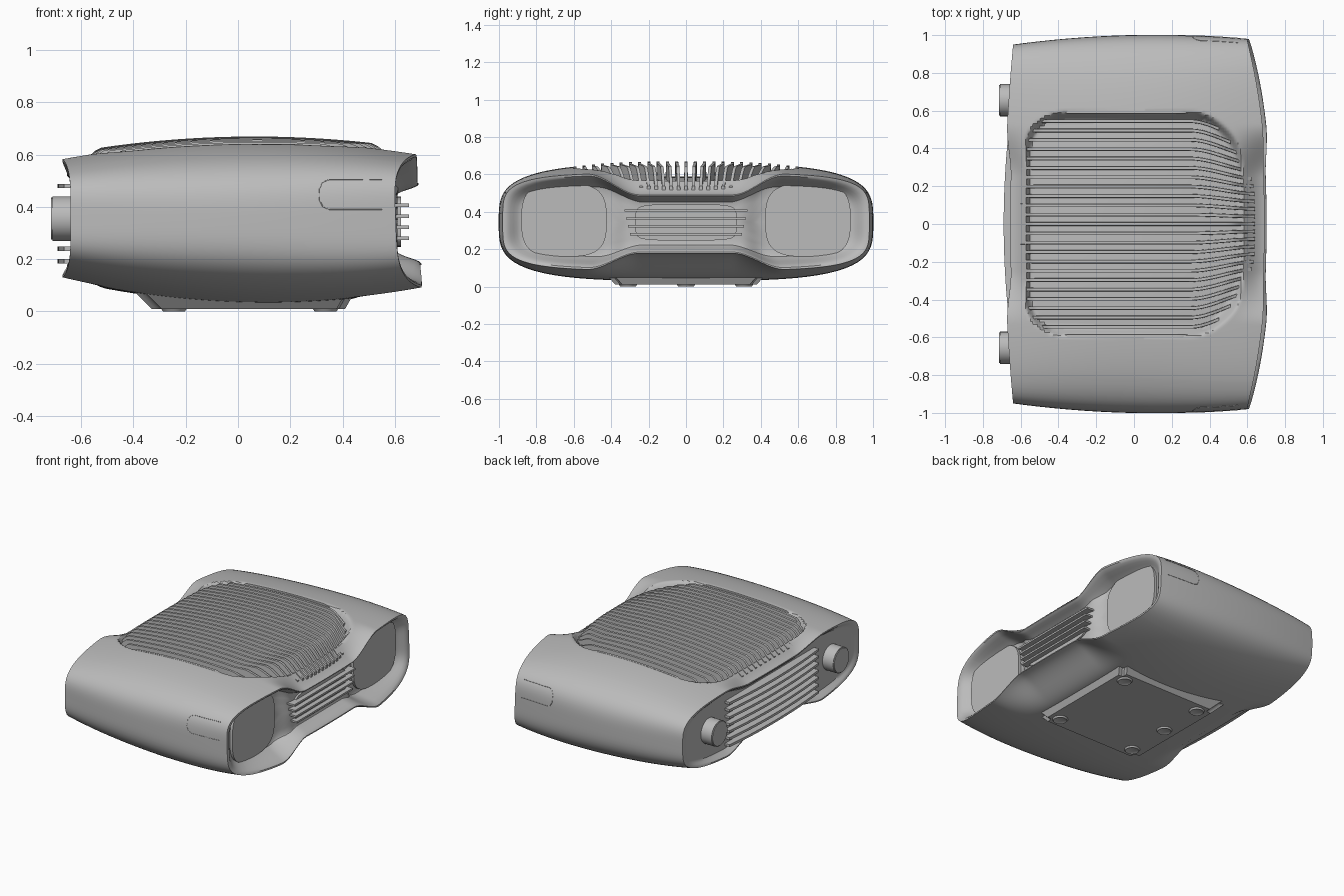
import bpy, bmesh, math
from mathutils import Matrix

if "Cube" in bpy.data.objects:
    bpy.data.objects.remove(bpy.data.objects["Cube"], do_unlink=True)

grey = bpy.data.materials.new("mid_grey")
grey.use_nodes = True
grey.diffuse_color = (0.5, 0.5, 0.5, 1)
grey.node_tree.nodes["Principled BSDF"].inputs["Base Color"].default_value = (0.5, 0.5, 0.5, 1)

MID = 0.345


def finish(bm, name, angle=35):
    bmesh.ops.remove_doubles(bm, verts=bm.verts, dist=0.0003)
    bmesh.ops.recalc_face_normals(bm, faces=bm.faces)
    me = bpy.data.meshes.new(name)
    bm.to_mesh(me)
    bm.free()
    me.materials.append(grey)
    me.shade_smooth()
    me.set_sharp_from_angle(angle=math.radians(angle))
    ob = bpy.data.objects.new(name, me)
    bpy.context.collection.objects.link(ob)


def step(a, b, x):
    t = min(1, max(0, (x - a) / (b - a)))
    return t * t * (3 - 2 * t)


def arc(a, b, c, v):
    return a * (1 - v) * (1 - 2 * v) + 4 * b * v * (1 - v) + c * v * (2 * v - 1)


# Shape of the shell: superellipse sections that swell in the middle
def section(v):
    top, low = arc(0.588, 0.657, 0.605, v), arc(0.125, 0.032, 0.088, v)
    return arc(0.95, 1.0, 0.98, v), (top + low) / 2, (top - low) / 2, arc(4, 3.4, 4.5, v)


def back_x(y):
    return -0.685 + 0.05 * y * y


def front_x(y, z):
    return 0.713 - 0.115 * abs(y) ** 2.5 - 0.04 * (z - MID)


def section_at(x, y=0):
    return section((x - back_x(y)) / (front_x(y, MID) - back_x(y)))


def crown(x, y):
    hy, mid, hz, n = section_at(x, y)
    return mid + hz * max(0, 1 - abs(y / hy) ** n) ** (1 / n)


def fin_range(y):
    t = min(1, abs(y) / 0.6)
    return -0.6 + 0.2 * t ** 8, 0.64 - 0.28 * t ** 4


def shell_point(v, a, b):
    hy, mid, hz, n = section(v)
    r = (abs(a) ** n + abs(b) ** n) ** (-1 / n)
    y, z = hy * a * r, mid + hz * b * r
    x = back_x(y) + v * (front_x(y, z) - back_x(y))
    # waists at both ends, and the sunken bed beneath the cooling fins
    waist = 1 - step(0.25, 0.53, abs(y))
    back_waist = waist * step(-0.5, -0.69, x)
    front_waist = waist * step(0.47, 0.71, x)
    if b > 0.99:
        x0, x1 = fin_range(y)
        bed = 0.07 * step(x0, x0 + 0.05, x) * (1 - step(x1 - 0.08, x1, x)) * (1 - step(0.54, 0.6, abs(y)))
        z -= max(bed, 0.115 * front_waist + 0.06 * back_waist)
        x -= 0.012 * front_waist
    elif b < -0.99:
        low_waist = waist * step(0.42, 0.7, x)
        z += 0.09 * low_waist + 0.045 * back_waist
        x -= 0.022 * low_waist
    return x + 0.03 * back_waist, y, z


# Shell with a recessed face at each end
NY, NZ, NV = 120, 24, 110
ring = [(-1 + 2 * i / NY, 1) for i in range(NY)] + [(1, 1 - 2 * i / NZ) for i in range(NZ)]
ring += [(-a, -b) for a, b in ring]


def front_floor(y):
    return 0.61 - 0.055 * step(0.3, 0.42, abs(y))


def back_floor(y):
    return -0.63


def face_rings(v, floor, inner):
    rows = []
    for s in (0.96, 0.92, 0.88, 0.83, 0.78, 0.73, 0.68, 0.45, 0.2, 0):
        row = []
        for a, b in ring:
            x, y, z = shell_point(v, a, b)
            y2 = y * (1 - (1 - s) * 0.35)
            k = step(0.97, inner, s)
            row.append((x + k * (floor(y2) - x), y2, MID + (z - MID) * s))
        rows.append(row)
    return rows


rows = face_rings(0, back_floor, 0.82)[::-1]
rows += [[shell_point(j / NV, a, b) for a, b in ring] for j in range(NV + 1)]
rows += face_rings(1, front_floor, 0.7)
bm = bmesh.new()
grid = [[bm.verts.new(p) for p in row] for row in rows]
for r0, r1 in zip(grid, grid[1:]):
    for i in range(len(ring)):
        j = (i + 1) % len(ring)
        bm.faces.new((r0[i], r0[j], r1[j], r1[i]))
finish(bm, "shell")


# Bars swept through a list of four-cornered sections
def sweep(bm, sections):
    quads = [[bm.verts.new(p) for p in sec] for sec in sections]
    for q0, q1 in zip(quads, quads[1:]):
        for m in range(4):
            n = (m + 1) % 4
            bm.faces.new((q0[m], q0[n], q1[n], q1[m]))
    bm.faces.new(quads[0])
    bm.faces.new(quads[-1])


# Cooling fins on the top, gathering towards the front
bm = bmesh.new()
STATIONS = 48
for i in range(-12, 13):
    y0 = i * 0.0495
    x0, x1 = fin_range(y0)
    rise = 0.012 * (1 - (y0 / 0.6) ** 2)
    fall = 0.09 - 0.05 * step(0.3, 0.55, abs(y0))
    sections = []
    for k in range(STATIONS + 1):
        x = x0 + (x1 - x0) * k / STATIONS
        y = y0 * (1 - 0.2 * step(0.3, 0.66, x))
        z = crown(x, y)
        top = z + rise - fall * step(x1 - 0.13, x1, x) - 0.05 * step(x0 + 0.07, x0, x)
        sections.append(((x, y - 0.011, z - 0.12), (x, y - 0.008, top),
                         (x, y + 0.008, top), (x, y + 0.011, z - 0.12)))
    sweep(bm, sections)
finish(bm, "top_fins")


# Horizontal louvres at both ends, the back ones bowed outwards
def louvre(bm, z, half, width, inner, outer, bow):
    sections = []
    for k in range(17):
        u = k / 8 - 1
        x = outer + bow * u * u
        sections.append([(px, u * width, pz) for px, pz in
                         ((inner, z - half), (x, z - half), (x, z + half), (inner, z + half))])
    sweep(bm, sections)


bm = bmesh.new()
for i in range(4):
    louvre(bm, 0.28 + 0.042 * i, 0.006, 0.3 + 0.01 * i, 0.59, 0.655, 0)
finish(bm, "front_louvres")
bm = bmesh.new()
for i in range(7):
    louvre(bm, 0.192 + 0.048 * i, 0.008, 0.48, -0.6, -0.69, 0.025)
finish(bm, "back_louvres")


# Rounded panels set into the front
def panel(name, y, z, hy, hz, x0, x1, n):
    bm = bmesh.new()
    loop = []
    for i in range(64):
        t = 2 * math.pi * i / 64
        c, s = math.cos(t), math.sin(t)
        r = (abs(c) ** n + abs(s) ** n) ** (-1 / n)
        loop.append(bm.verts.new((x0, y + hy * c * r, z + hz * s * r)))
    face = bm.faces.new(loop)
    out = bmesh.ops.extrude_face_region(bm, geom=[face])["geom"]
    bmesh.ops.translate(bm, verts=[g for g in out if isinstance(g, bmesh.types.BMVert)], vec=(x1 - x0, 0, 0))
    finish(bm, name)


panel("vent_panel", 0, 0.343, 0.27, 0.096, 0.605, 0.623, 6)
for side, name in ((1, "left"), (-1, "right")):
    panel(name + "_lens", side * 0.652, 0.355, 0.228, 0.195, 0.55, 0.574, 3.2)

    # Control knob
    bm = bmesh.new()
    turn = Matrix.Translation((-0.655, side * 0.655, 0.355)) @ Matrix.Rotation(math.pi / 2, 4, "Y")
    bmesh.ops.create_cone(bm, cap_ends=True, segments=48, radius1=0.085, radius2=0.085, depth=0.12, matrix=turn)
    rims = [e for e in bm.edges if e.calc_face_angle(0) > 1]
    bmesh.ops.bevel(bm, geom=rims, offset=0.005, segments=2, affect="EDGES")
    finish(bm, name + "_knob")

    # Thin grip outline on the side
    path = [(0.55, 0.505), (0.45, 0.505), (0.35, 0.505), (0.325, 0.495), (0.312, 0.47),
            (0.312, 0.425), (0.325, 0.4), (0.35, 0.39), (0.45, 0.39), (0.55, 0.39)]
    cu = bpy.data.curves.new(name + "_grip_line", "CURVE")
    cu.dimensions = "3D"
    cu.bevel_depth = 0.0016
    cu.bevel_resolution = 1
    sp = cu.splines.new("POLY")
    sp.points.add(len(path) - 1)
    for p, (x, z) in zip(sp.points, path):
        hy, mid, hz, n = section_at(x, 0.98)
        p.co = (x, side * hy * (1 - abs((z - mid) / hz) ** n) ** (1 / n), z, 1)
    cu.materials.append(grey)
    bpy.context.collection.objects.link(bpy.data.objects.new(name + "_grip_line", cu))

# Base plate with sloping, rounded sides
bm = bmesh.new()
place = Matrix.Translation((0.025, 0, 0.045)) @ Matrix.Diagonal((0.85, 0.88, 0.07, 1))
for v in bmesh.ops.create_cube(bm, size=1, matrix=place)["verts"]:
    if v.co.z < 0.05:
        v.co.x = -0.33 if v.co.x < 0 else 0.41
        v.co.y *= 0.86
corners = [e for e in bm.edges if abs(e.verts[0].co.z - e.verts[1].co.z) > 0.03]
bmesh.ops.bevel(bm, geom=corners, offset=0.03, segments=5, affect="EDGES")
finish(bm, "base_plate")

# Five round feet with hollow centres
bm = bmesh.new()
for x, y in ((0.335, 0.31), (0.335, -0.31), (-0.245, 0.31), (-0.245, -0.31), (-0.245, 0)):
    bmesh.ops.create_cone(bm, cap_ends=True, segments=32, radius1=0.042, radius2=0.055, depth=0.02,
                          matrix=Matrix.Translation((x, y, 0.01)))
soles = [f for f in bm.faces if len(f.verts) > 4 and f.calc_center_median().z < 0.005]
bmesh.ops.inset_individual(bm, faces=soles, thickness=0.014)
for f in soles:
    bmesh.ops.translate(bm, verts=f.verts, vec=(0, 0, 0.006))
finish(bm, "feet", 25)
